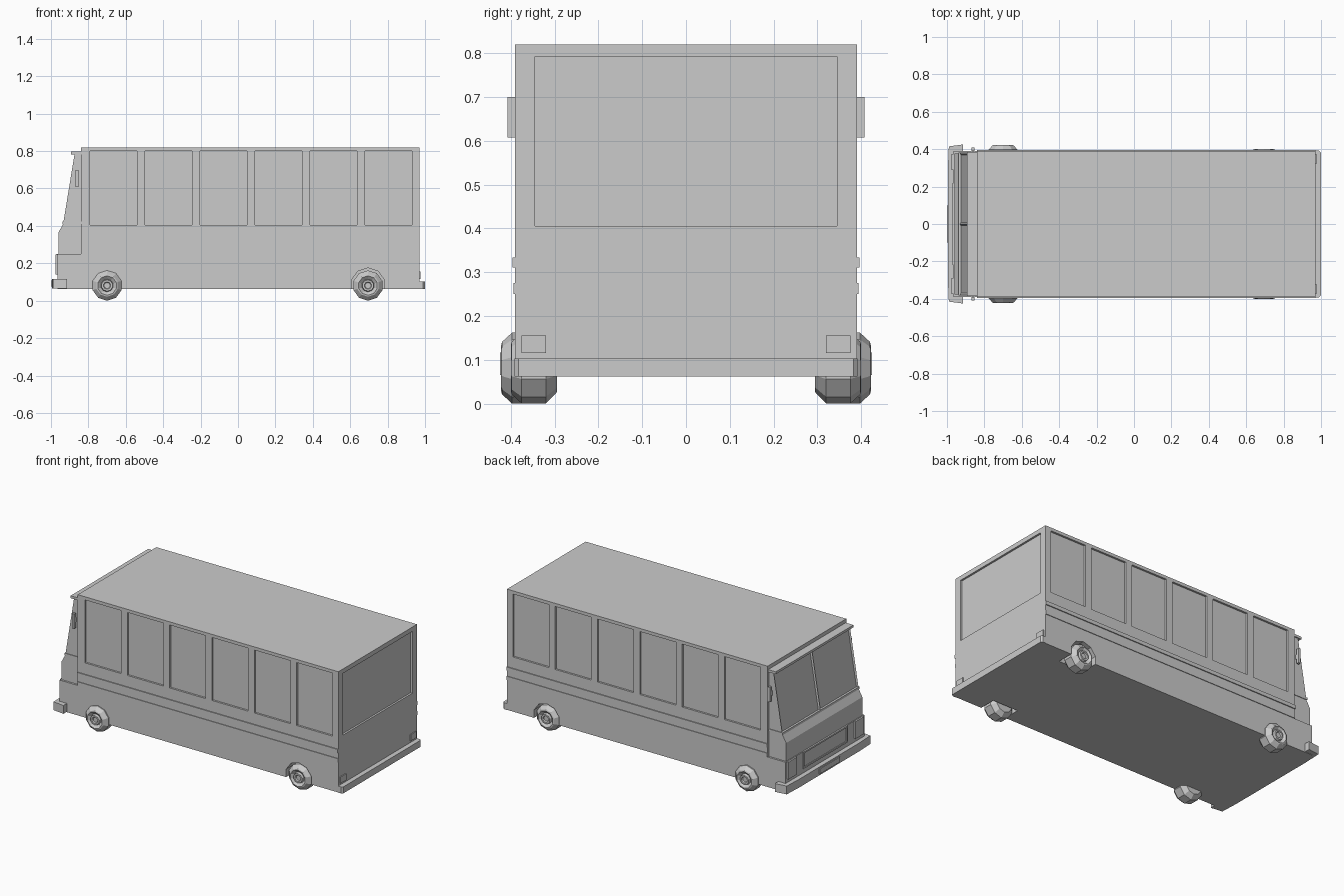
import bpy, bmesh, math
from mathutils import Vector

if "Cube" in bpy.data.objects:
    bpy.data.objects.remove(bpy.data.objects["Cube"])


def finish(name, bm):
    bmesh.ops.recalc_face_normals(bm, faces=bm.faces)
    me = bpy.data.meshes.new(name)
    bm.to_mesh(me)
    bm.free()
    ob = bpy.data.objects.new(name, me)
    bpy.context.collection.objects.link(ob)
    return ob


def add_box(bm, x0, x1, y0, y1, z0, z1):
    v = bmesh.ops.create_cube(bm, size=1)["verts"]
    for p in v:
        p.co = Vector(((x0 + x1) / 2 + p.co.x * (x1 - x0),
                       (y0 + y1) / 2 + p.co.y * (y1 - y0),
                       (z0 + z1) / 2 + p.co.z * (z1 - z0)))


def box(name, *dims):
    bm = bmesh.new()
    add_box(bm, *dims)
    return finish(name, bm)


def prism(bm, pts, axis, a, b):
    """Extrude an outline along y (points are x,z) or z (points are x,y)."""
    def at(p, h):
        return (p[0], h, p[1]) if axis == "y" else (p[0], p[1], h)
    f = bm.faces.new([bm.verts.new(at(p, a)) for p in pts])
    ext = bmesh.ops.extrude_face_region(bm, geom=[f])["geom"]
    d = (0, b - a, 0) if axis == "y" else (0, 0, b - a)
    bmesh.ops.translate(bm, vec=d, verts=[g for g in ext if isinstance(g, bmesh.types.BMVert)])


def cut(target, cutter):
    m = target.modifiers.new("cut", "BOOLEAN")
    m.object, m.operation, m.solver = cutter, "DIFFERENCE", "EXACT"
    bpy.context.view_layer.objects.active = target
    bpy.ops.object.modifier_apply(modifier=m.name)
    bpy.data.objects.remove(cutter)


# passenger body with recessed windows and rear wheel arches
body = box("body", -0.84, 0.97, -0.39, 0.39, 0.062, 0.82)
bm = bmesh.new()
for s in (-1, 1):
    ya, yb = sorted((s * 0.378, s * 0.45))
    for i in range(6):
        x = -0.79 + i * 0.294
        add_box(bm, x, x + 0.25, ya, yb, 0.405, 0.80)
    arch = [(0.695 + 0.092 * math.sin(math.tau * k / 10),
             0.083 + 0.092 * math.cos(math.tau * k / 10)) for k in range(10)]
    ya, yb = sorted((s * 0.285, s * 0.45))
    prism(bm, arch, "y", ya, yb)
add_box(bm, 0.958, 1.1, -0.345, 0.345, 0.405, 0.792)
cut(body, finish("window_cutter", bm))

# lower cab and upper cab with raked, split windscreen
box("cab_base", -0.965, -0.84, -0.39, 0.39, 0.062, 0.25)
bm = bmesh.new()
prism(bm, [(-0.84, 0.24), (-0.96, 0.24), (-0.96, 0.365), (-0.935, 0.41),
           (-0.873, 0.79), (-0.84, 0.79)], "y", -0.378, 0.378)
bmesh.ops.recalc_face_normals(bm, faces=bm.faces)
bmesh.ops.bisect_plane(bm, geom=bm.verts[:] + bm.edges[:] + bm.faces[:],
                       plane_co=(0, 0, 0), plane_no=(0, 1, 0))
screen = [f for f in bm.faces if abs(f.calc_center_median().z - 0.6) < 0.03
          and f.normal.x < -0.5]
bmesh.ops.inset_individual(bm, faces=screen, thickness=0.012, depth=-0.008)
finish("cab", bm)
box("windscreen_sill", -0.938, -0.84, -0.382, 0.382, 0.41, 0.424)
box("sun_visor", -0.893, -0.84, -0.385, 0.385, 0.782, 0.797)

# grille frame on the nose
bm = bmesh.new()
for d in ((-0.22, 0.22, 0.24, 0.25), (-0.22, 0.22, 0.145, 0.155),
          (-0.22, -0.21, 0.155, 0.24), (0.21, 0.22, 0.155, 0.24)):
    add_box(bm, -0.97, -0.96, *d)
finish("grille_frame", bm)

# bumpers
bm = bmesh.new()
prism(bm, [(-0.915, -0.425), (-0.915, 0.425), (-0.99, 0.415), (-0.995, 0.3),
           (-0.995, -0.3), (-0.99, -0.415)], "z", 0.065, 0.117)
finish("front_bumper", bm)
bm = bmesh.new()
prism(bm, [(0.965, -0.392), (0.99, -0.392), (1.0, -0.382), (1.0, 0.382),
           (0.99, 0.392), (0.965, 0.392)], "z", 0.062, 0.103)
finish("rear_bumper", bm)
box("front_plate", -1.0, -0.99, -0.1, 0.1, 0.075, 0.107)

# paired side parts
for s, side in ((-1, "right"), (1, "left")):
    def pair(name, x0, x1, y0, y1, z0, z1):
        box(f"{name}_{side}", x0, x1, *sorted((s * y0, s * y1)), z0, z1)
    pair("upper_rub_strip", -0.84, 0.97, 0.385, 0.396, 0.311, 0.334)
    pair("lower_rub_strip", -0.84, 0.97, 0.385, 0.394, 0.25, 0.275)
    pair("mirror", -0.868, -0.853, 0.39, 0.408, 0.608, 0.70)
    pair("mirror_arm", -0.865, -0.856, 0.37, 0.395, 0.64, 0.67)
    pair("headlight", -0.975, -0.96, 0.29, 0.375, 0.14, 0.248)
    pair("tail_light", 0.965, 0.976, 0.32, 0.375, 0.115, 0.155)

    # ten-sided wheels, lathed from a (y, radius) profile
    for name, cx, outer in (("front_wheel", -0.70, 0.422), ("rear_wheel", 0.695, 0.40)):
        profile = [(-0.105, 0.055), (-0.08, 0.081), (-0.025, 0.081), (-0.002, 0.06),
                   (0.0, 0.052), (-0.015, 0.034), (0.0, 0.03), (0.0, 0.02), (-0.008, 0.016)]
        bm = bmesh.new()
        rings = [[bm.verts.new((cx + r * math.sin(math.tau * k / 10), s * (outer + y),
                                0.081 + r * math.cos(math.tau * k / 10)))
                  for k in range(10)] for y, r in profile]
        for a, b in zip(rings, rings[1:]):
            for k in range(10):
                j = (k + 1) % 10
                bm.faces.new((a[k], a[j], b[j], b[k]))
        bm.faces.new(rings[0])
        bm.faces.new(rings[-1])
        finish(f"{name}_{side}", bm)
